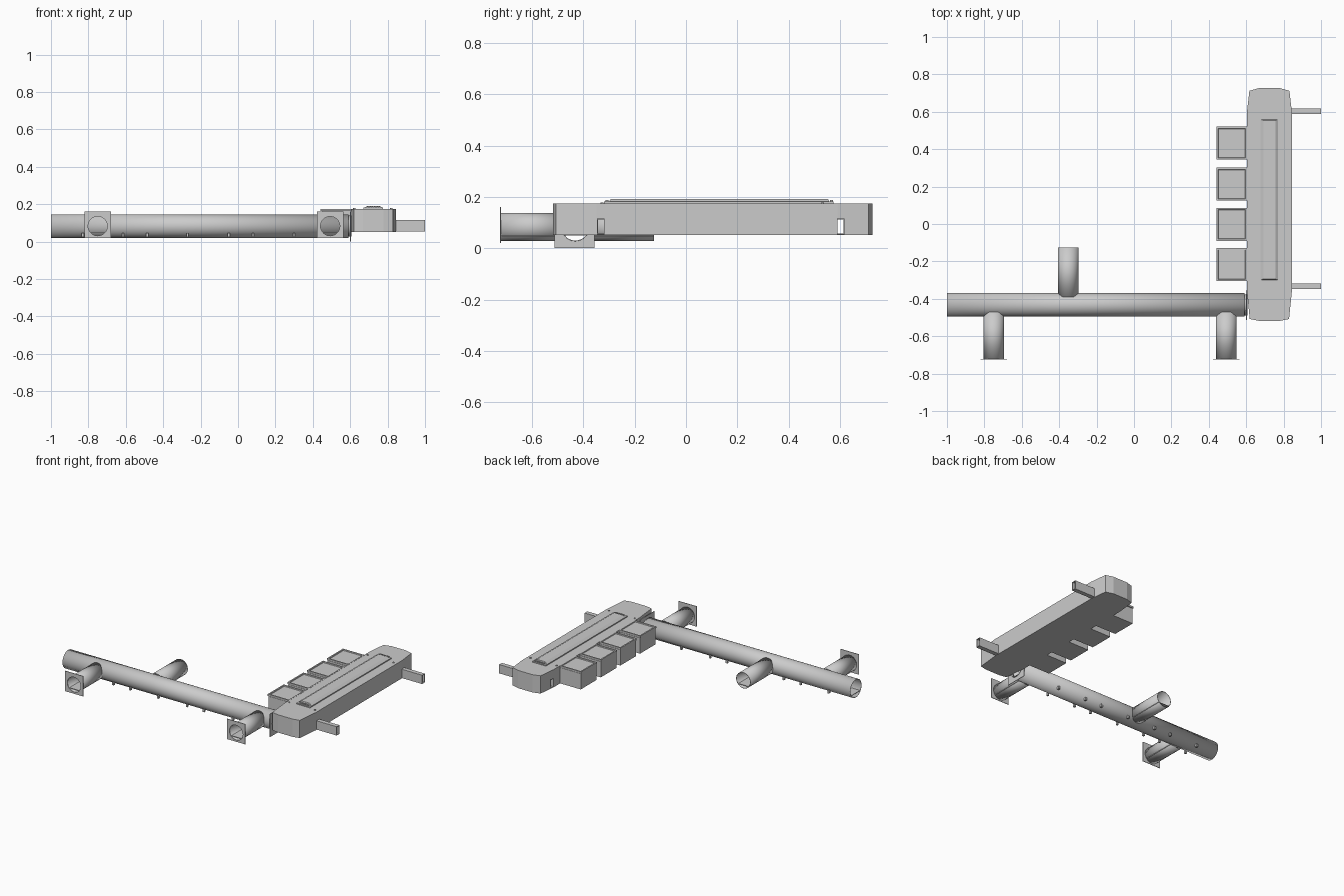
import bpy, bmesh, math
from mathutils import Matrix, Vector

if "Cube" in bpy.data.objects:
    bpy.data.objects.remove(bpy.data.objects["Cube"])

TZ = 0.083          # tunnel axis height
TY = -0.432         # main tunnel axis


def finish(name, bm, smooth=False):
    bmesh.ops.recalc_face_normals(bm, faces=bm.faces)
    me = bpy.data.meshes.new(name)
    bm.to_mesh(me)
    bm.free()
    ob = bpy.data.objects.new(name, me)
    bpy.context.collection.objects.link(ob)
    bpy.ops.object.select_all(action='DESELECT')
    bpy.context.view_layer.objects.active = ob
    ob.select_set(True)
    if smooth:
        bpy.ops.object.shade_smooth_by_angle(angle=math.radians(35))
    return ob


def box(name, x, y, z):
    bm = bmesh.new()
    size = Vector((x[1] - x[0], y[1] - y[0], z[1] - z[0]))
    mid = Vector((sum(x) / 2, sum(y) / 2, sum(z) / 2))
    bmesh.ops.create_cube(bm, size=1, matrix=Matrix.Translation(mid) @ Matrix.Diagonal((*size, 1)))
    return finish(name, bm)


def cylinder(name, a, b, r, caps=False, wall=0.0, r2=None):
    a, b = Vector(a), Vector(b)
    rot = (b - a).to_track_quat('Z', 'Y').to_matrix().to_4x4()
    bm = bmesh.new()
    bmesh.ops.create_cone(bm, cap_ends=caps, segments=32, radius1=r, radius2=r2 or r,
                          depth=(b - a).length, matrix=Matrix.Translation((a + b) / 2) @ rot)
    ob = finish(name, bm, True)
    if wall:
        m = ob.modifiers.new("wall", 'SOLIDIFY')
        m.thickness = wall
        m.offset = -1
    return ob


def cut(ob, cutter):
    m = ob.modifiers.new("cut", 'BOOLEAN')
    m.operation = 'DIFFERENCE'
    m.solver = 'EXACT'
    m.object = cutter
    bpy.context.view_layer.objects.active = ob
    bpy.ops.object.modifier_apply(modifier=m.name)
    bpy.data.objects.remove(cutter)


def prism(name, pts, z0, z1, top_scale=(1, 1)):
    bm = bmesh.new()
    cx = sum(p[0] for p in pts) / len(pts)
    cy = sum(p[1] for p in pts) / len(pts)
    low = [bm.verts.new((x, y, z0)) for x, y in pts]
    up = [bm.verts.new((cx + (x - cx) * top_scale[0], cy + (y - cy) * top_scale[1], z1)) for x, y in pts]
    bm.faces.new(low[::-1])
    bm.faces.new(up)
    n = len(pts)
    for i in range(n):
        bm.faces.new((low[i], low[(i + 1) % n], up[(i + 1) % n], up[i]))
    return finish(name, bm)


# Main tunnel with walkway floor
cylinder("main_tunnel", (-1, TY, TZ), (0.59, TY, TZ), 0.0625, wall=0.003)
box("main_tunnel_floor", (-0.998, 0.59), (TY - 0.05, TY + 0.05), (0.047, 0.05))

# Front branches with square flange plates
for x in (-0.75, 0.493):
    cylinder("front_branch", (x, -0.722, TZ), (x, -0.47, TZ), 0.0545, wall=0.003)
    box("front_branch_floor", (x - 0.043, x + 0.043), (-0.72, -0.45), (0.047, 0.05))
    plate = box("front_flange", (x - 0.07, x + 0.07), (-0.725, -0.721), (0.02, 0.16))
    cut(plate, cylinder("hole", (x, -0.75, TZ), (x, -0.70, TZ), 0.0515, caps=True))

# Rear branch
cylinder("rear_branch", (-0.352, -0.39, TZ), (-0.352, -0.125, TZ), 0.055, wall=0.003)
box("rear_branch_floor", (-0.395, -0.309), (-0.41, -0.127), (0.047, 0.05))

# Small studs along both sides of the tunnel
for x in (-0.83, -0.615, -0.485, -0.27, -0.05, 0.08, 0.3):
    for s in (-1, 1):
        y = TY + s * 0.053
        box("tunnel_stud", (x - 0.006, x + 0.006), (y - 0.007, y + 0.007), (0.026, 0.046))

# Connector between tunnel and station
cylinder("connector_ring", (0.58, TY, TZ), (0.606, TY, TZ), 0.056, wall=0.003)
plate = box("connector_flange", (0.6, 0.604), (-0.512, -0.356), (0, 0.16))
cut(plate, cylinder("hole", (0.57, TY, TZ), (0.63, TY, TZ), 0.053, caps=True))

# Station body, right half of the plan mirrored about its centre line
CX = 0.724
half = [(0.055, -0.518), (0.105, -0.508), (0.121, -0.35), (0.121, 0.59), (0.107, 0.712), (0.055, 0.727)]
plan = [(CX + x, y) for x, y in half] + [(CX - x, y) for x, y in reversed(half)]
body = prism("station_body", plan, 0.052, 0.175)

# Side arms: hollow box beams passing through the body
for y in (0.603, -0.332):
    cut(body, box("slot", (0.55, 0.9), (y - 0.014, y + 0.014), (0.056, 0.114)))
    arm = box("side_arm", (0.61, 1.0), (y - 0.015, y + 0.015), (0.054, 0.115))
    cut(arm, box("hollow", (0.5, 1.1), (y - 0.012, y + 0.012), (0.057, 0.112)))

# Raised roof ridge with end vents
ridge = [(0.672, -0.32), (0.776, -0.32), (0.776, 0.575), (0.672, 0.575)]
prism("roof_ridge_base", ridge, 0.174, 0.182)
inner = [(0.676, -0.3), (0.772, -0.3), (0.772, 0.56), (0.676, 0.56)]
prism("roof_ridge", inner, 0.181, 0.192, (0.66, 0.985))
for y in (0.567, -0.308):
    for k in range(6):
        x = 0.69 + k * 0.0125
        box("roof_vent", (x, x + 0.008), (y - 0.006, y + 0.006), (0.18, 0.189))
for x in (0.622, 0.82):
    for y in (0.532, -0.327):
        cylinder("roof_bolt", (x, y, 0.172), (x, y, 0.179), 0.006, caps=True)

# Storage bays on the left side, with a rimmed recessed lid
for y in (-0.217, -0.002, 0.213, 0.432):
    box("bay_box", (0.445, 0.61), (y - 0.085, y + 0.085), (0.052, 0.161))
    lid = box("bay_lid", (0.441, 0.606), (y - 0.088, y + 0.088), (0.164, 0.176))
    box("bay_gasket", (0.452, 0.606), (y - 0.079, y + 0.079), (0.16, 0.166))
    bm = bmesh.new()
    bm.from_mesh(lid.data)
    top = [f for f in bm.faces if f.normal.z > 0.9]
    bmesh.ops.inset_region(bm, faces=top, thickness=0.013)
    bmesh.ops.inset_region(bm, faces=top, thickness=0.003, depth=-0.006)
    bm.to_mesh(lid.data)
    bm.free()
